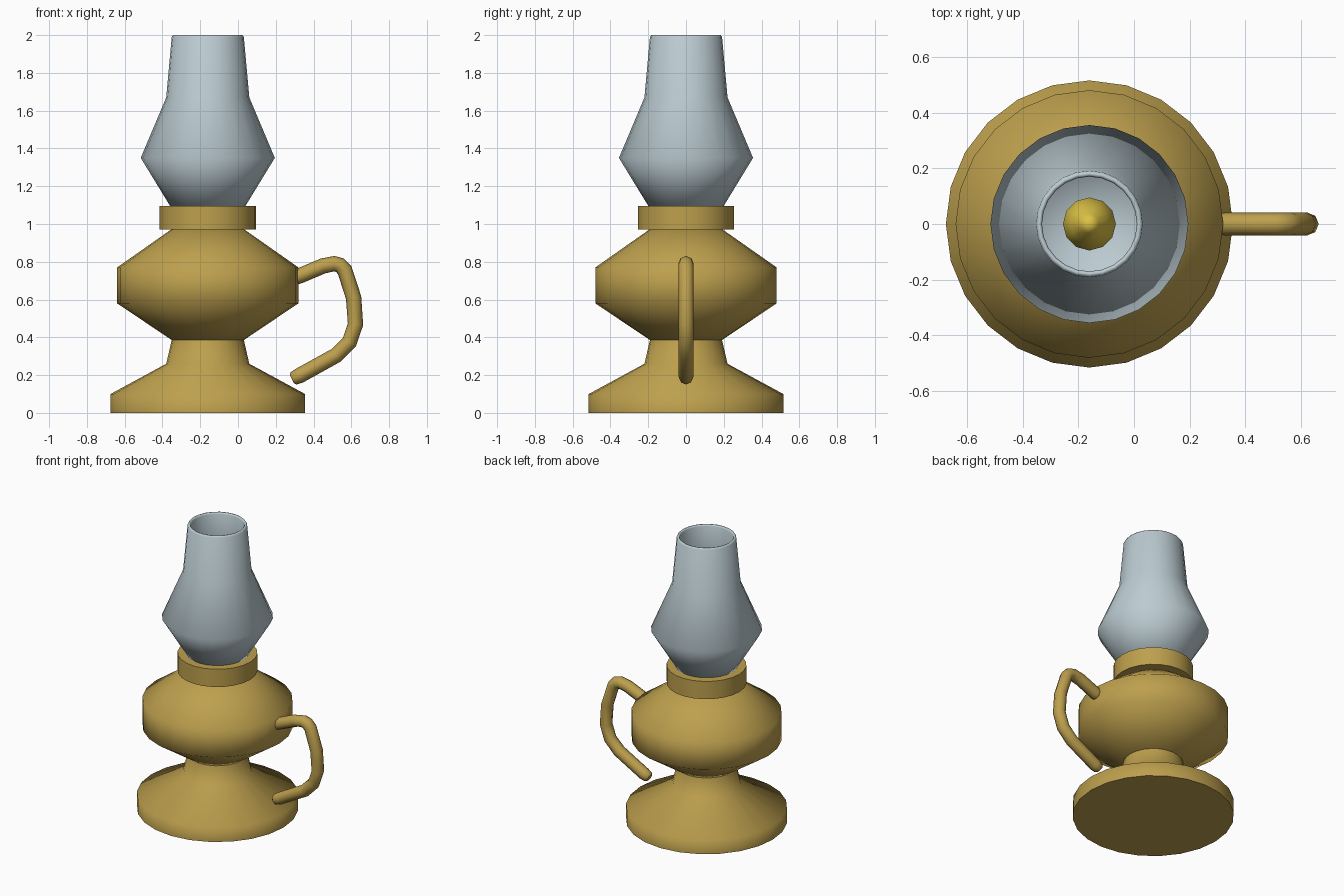
import bpy
import bmesh
import math

AXIS_X = -0.16
SIDES = 24

if "Cube" in bpy.data.objects:
    bpy.data.objects.remove(bpy.data.objects["Cube"])


def make_material(name, rgb):
    mat = bpy.data.materials.new(name)
    mat.use_nodes = True
    mat.diffuse_color = (*rgb, 1)
    mat.node_tree.nodes["Principled BSDF"].inputs["Base Color"].default_value = (*rgb, 1)
    return mat


brass = make_material("brass", (0.51, 0.35, 0.075))
glass = make_material("pale blue glass", (0.50, 0.60, 0.64))
yellow = make_material("flame yellow", (0.72, 0.54, 0.06))


def smooth(obj, angle):
    bpy.ops.object.select_all(action="DESELECT")
    obj.select_set(True)
    bpy.context.view_layer.objects.active = obj
    bpy.ops.object.shade_smooth_by_angle(angle=math.radians(angle))


def lathe(name, profile, mat, sides=SIDES, angle=75):
    """Turn a (radius, height) profile around the lamp's axis."""
    bm = bmesh.new()
    verts = [bm.verts.new((r, 0, z)) for r, z in profile]
    edges = [bm.edges.new(pair) for pair in zip(verts, verts[1:])]
    bmesh.ops.spin(bm, geom=verts + edges, cent=(0, 0, 0), axis=(0, 0, 1),
                   angle=math.tau, steps=sides, use_merge=False)
    bmesh.ops.remove_doubles(bm, verts=bm.verts, dist=0.0005)
    bmesh.ops.recalc_face_normals(bm, faces=bm.faces)
    mesh = bpy.data.meshes.new(name)
    bm.to_mesh(mesh)
    bm.free()
    mesh.materials.append(mat)
    obj = bpy.data.objects.new(name, mesh)
    obj.location.x = AXIS_X
    bpy.context.collection.objects.link(obj)
    smooth(obj, angle)
    return obj


# Foot with flared stem
lathe("base", [(0, 0), (0.515, 0), (0.515, 0.1), (0.22, 0.26),
               (0.19, 0.39), (0, 0.39)], brass)

# Oil reservoir
lathe("reservoir", [(0, 0.385), (0.19, 0.385), (0.48, 0.58), (0.48, 0.77),
                    (0.195, 0.97), (0, 0.97)], brass)

# Collar holding the chimney
lathe("collar", [(0, 0.97), (0.255, 0.97), (0.255, 1.095), (0, 1.095)], brass)

# Open chimney with wall thickness and a closed floor
lathe("chimney", [(0, 1.08), (0.19, 1.08), (0.355, 1.35), (0.22, 1.67),
                  (0.191, 1.99), (0.184, 2.0), (0.176, 2.0), (0.17, 1.99),
                  (0.2, 1.67), (0.33, 1.35), (0.18, 1.105), (0, 1.105)], glass)

# Flame
lathe("flame", [(0, 1.1), (0.055, 1.13), (0.09, 1.18), (0.095, 1.23),
                (0.07, 1.3), (0.035, 1.36), (0, 1.4)], yellow, sides=12)

# Handle: round tube along a bent path with softened ends
path = [(0.285, 0.178, 0.6), (0.295, 0.183, 0.88), (0.325, 0.197, 1),
        (0.52, 0.305, 1), (0.59, 0.375, 1), (0.622, 0.47, 1),
        (0.612, 0.61, 1), (0.565, 0.755, 1), (0.54, 0.782, 1),
        (0.51, 0.79, 1), (0.45, 0.778, 1), (0.325, 0.725, 1),
        (0.295, 0.712, 0.88), (0.285, 0.708, 0.6)]
curve = bpy.data.curves.new("handle", "CURVE")
curve.dimensions = "3D"
curve.bevel_depth = 0.041
curve.bevel_resolution = 2
curve.use_fill_caps = True
spline = curve.splines.new("POLY")
spline.points.add(len(path) - 1)
for point, (x, z, radius) in zip(spline.points, path):
    point.co = (x, 0, z, 1)
    point.radius = radius
curve.materials.append(brass)
handle = bpy.data.objects.new("handle", curve)
bpy.context.collection.objects.link(handle)
bpy.ops.object.select_all(action="DESELECT")
handle.select_set(True)
bpy.context.view_layer.objects.active = handle
bpy.ops.object.convert(target="MESH")
smooth(bpy.context.view_layer.objects.active, 60)
